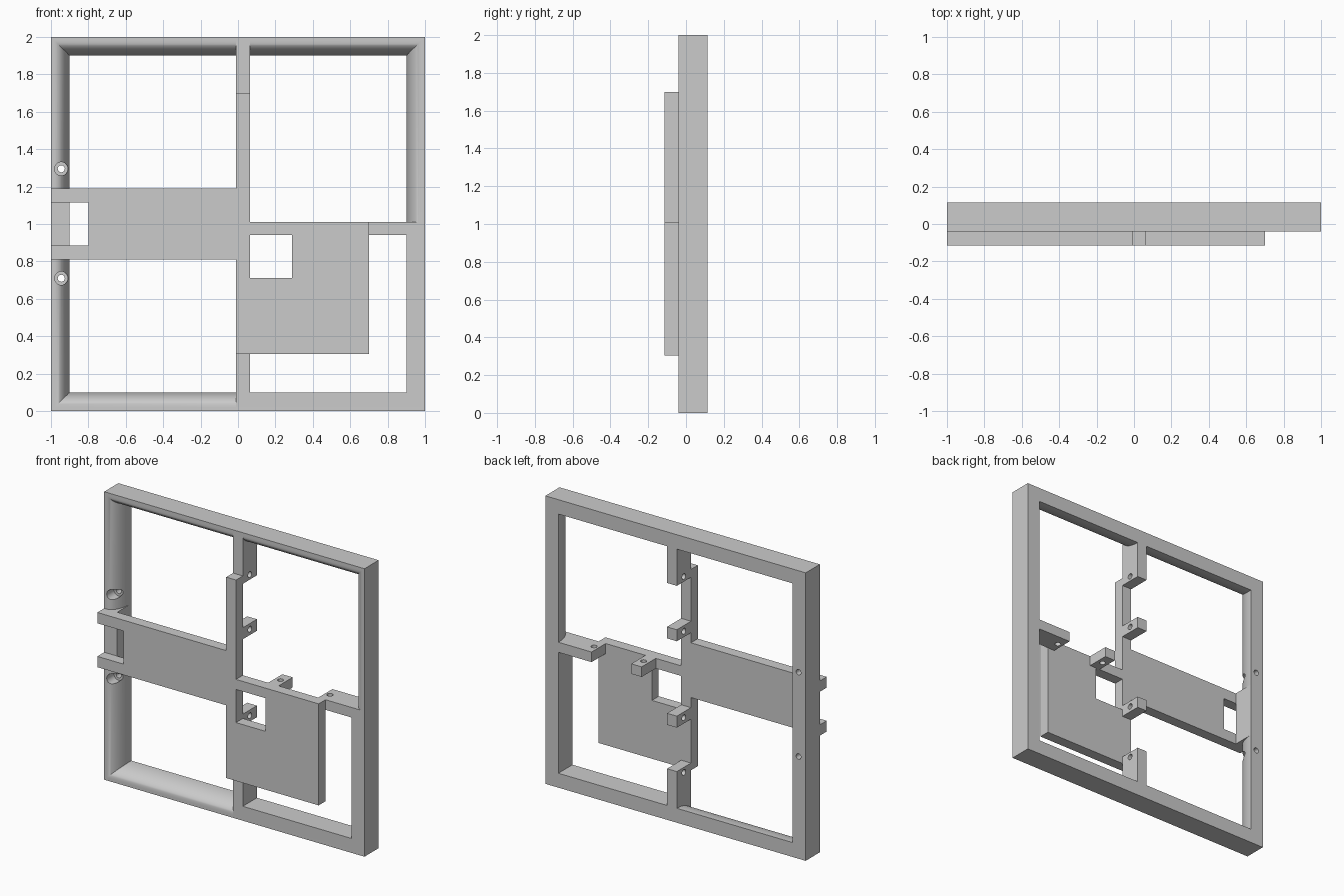
import bpy, bmesh, math
from mathutils import Matrix

cube = bpy.data.objects.get("Cube")
if cube:
    bpy.data.objects.remove(cube, do_unlink=True)

grey = bpy.data.materials.new("plain_grey")
grey.use_nodes = True
grey.diffuse_color = (0.6, 0.6, 0.6, 1)
grey.node_tree.nodes["Principled BSDF"].inputs["Base Color"].default_value = (0.6, 0.6, 0.6, 1)

FACE, MID, BACK = -0.115, -0.04, 0.115   # depth of plate front, frame front, frame back
BAR_L, BAR_R = -0.01, 0.065              # sides of the upright centre bar
RAIL_B, RAIL_T = 0.94, 1.01              # underside and top of the right-hand rail
BAR = 0.1                                # width of the outer frame bars


def finish(bm, name):
    bmesh.ops.recalc_face_normals(bm, faces=bm.faces)
    mesh = bpy.data.meshes.new(name)
    bm.to_mesh(mesh)
    bm.free()
    mesh.materials.append(grey)
    obj = bpy.data.objects.new(name, mesh)
    bpy.context.collection.objects.link(obj)
    return obj


def box(name, x0, x1, z0, z1, y0=MID, y1=BACK):
    bm = bmesh.new()
    size = Matrix.Diagonal((x1 - x0, y1 - y0, z1 - z0, 1))
    place = Matrix.Translation(((x0 + x1) / 2, (y0 + y1) / 2, (z0 + z1) / 2))
    bmesh.ops.create_cube(bm, size=1, matrix=place @ size)
    return finish(bm, name)


def rod(center, axis, radius, length):
    bm = bmesh.new()
    turn = {"x": Matrix.Rotation(math.pi / 2, 4, "Y"),
            "y": Matrix.Rotation(math.pi / 2, 4, "X"),
            "z": Matrix.Identity(4)}[axis]
    bmesh.ops.create_cone(bm, cap_ends=True, segments=24, radius1=radius, radius2=radius,
                          depth=length, matrix=Matrix.Translation(center) @ turn)
    return finish(bm, "cutter")


def activate(obj):
    bpy.ops.object.select_all(action="DESELECT")
    obj.select_set(True)
    bpy.context.view_layer.objects.active = obj


def cut(obj, cutter):
    mod = obj.modifiers.new("cut", "BOOLEAN")
    mod.operation, mod.solver, mod.object = "DIFFERENCE", "EXACT", cutter
    activate(obj)
    bpy.ops.object.modifier_apply(modifier=mod.name)
    bpy.data.objects.remove(cutter, do_unlink=True)


def smooth(obj):
    activate(obj)
    bpy.ops.object.shade_smooth_by_angle(angle=math.radians(30))


# Outer frame: a rounded moulding profile (inset, depth) swept round a mitred square
LIP, STEPS = 0.02, 14
profile = [(0, BACK), (0, MID)]
for i in range(STEPS + 1):
    t = i / STEPS * math.pi / 2
    profile.append((LIP + (BAR - LIP) * math.sin(t), BACK - (BACK - MID) * math.cos(t)))

bm = bmesh.new()
rings = []
for inset, y in profile:
    r = 1 - inset
    rings.append([bm.verts.new((sx * r, y, 1 + sz * r))
                  for sx, sz in ((-1, -1), (1, -1), (1, 1), (-1, 1))])
for a, b in zip(rings, rings[1:] + rings[:1]):
    for k in range(4):
        n = (k + 1) % 4
        bm.faces.new((a[k], a[n], b[n], b[k]))
frame = finish(bm, "moulded_frame")

# Counterbored screw holes in the right side bar
for z in (0.71, 1.295):
    cut(frame, rod((-0.945, 0.04, z), "y", 0.019, 0.4))
    cut(frame, rod((-0.945, -0.06, z), "y", 0.036, 0.2))
smooth(frame)

# Square-edged parts of the frame
box("square_bottom_bar", BAR_L, 1, 0, BAR)
box("square_side_bar", 1 - BAR, 1, 0, RAIL_T)
box("side_socket_block", -1, -1 + BAR, 0.81, 1.19)

# Raised front plate with arm, prongs, spine and panel
outline = [(-1, 0.81), (BAR_L, 0.81), (BAR_L, 0.305), (0.7, 0.305), (0.7, RAIL_T),
           (BAR_R, RAIL_T), (BAR_R, 1.7), (BAR_L, 1.7), (BAR_L, 1.19), (-1, 1.19),
           (-1, 1.115), (-0.8, 1.115), (-0.8, 0.885), (-1, 0.885)]
bm = bmesh.new()
face = bm.faces.new([bm.verts.new((x, FACE, z)) for x, z in outline])
grown = bmesh.ops.extrude_face_region(bm, geom=[face])["geom"]
bmesh.ops.translate(bm, vec=(0, MID - FACE, 0),
                    verts=[g for g in grown if isinstance(g, bmesh.types.BMVert)])
if not face.is_valid or len(bm.faces) < len(outline) + 2:
    bm.faces.new([v for v in bm.verts if v.co.y < (FACE + MID) / 2])
plate = finish(bm, "front_plate")
cut(plate, box("cutter", BAR_R, 0.29, 0.71, RAIL_B, -0.3, 0.3))

# Drilled stubs and lugs behind the plate; offsets are measured from the centre
END, HOLE, LUG, HALF = 0.645, 0.68, 0.3, 0.04
y_mid = (MID + BACK) / 2
x_mid, z_mid = (BAR_L + BAR_R) / 2, (RAIL_B + RAIL_T) / 2
for side, s in (("upper", 1), ("lower", -1)):
    spans = (("stub", END, 0.95, HOLE), ("lug", LUG - HALF, LUG + HALF, LUG))
    for kind, near, far, hole in spans:
        z0, z1 = sorted((1 + s * near, 1 + s * far))
        part = box(side + "_" + kind, BAR_L, BAR_R, z0, z1)
        cut(part, rod((x_mid, y_mid, 1 + s * hole), "x", 0.02, 0.3))
        smooth(part)
for kind, near, far, hole in (("stub", END, 0.95, HOLE), ("lug", LUG - HALF, LUG + HALF, LUG)):
    part = box("rail_" + kind, near, far, RAIL_B, RAIL_T)
    cut(part, rod((hole, y_mid, z_mid), "z", 0.02, 0.3))
    smooth(part)

# Solid top of the upper stub, carried through the rounded moulding
box("upper_stub_root", BAR_L, BAR_R, 1.9, 2)
